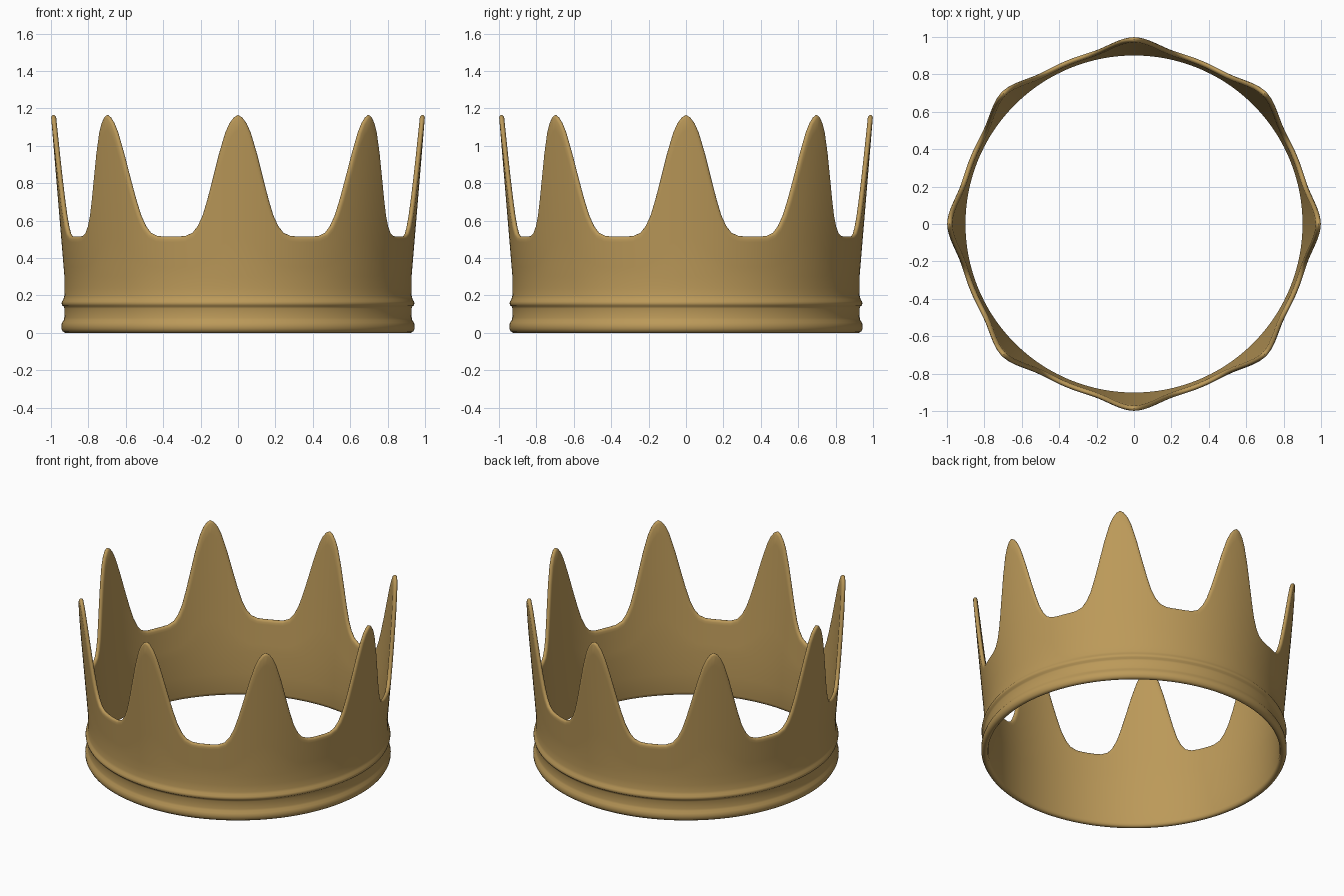
import bpy, bmesh, math
from math import sin, cos, pi, asin

if "Cube" in bpy.data.objects:
    bpy.data.objects.remove(bpy.data.objects["Cube"])

TEETH = 8
# Half of one tooth: sideways offset and rim height, tip to valley
HALF = [(0, 1.165), (0.022, 1.152), (0.045, 1.12), (0.067, 1.07), (0.10, 0.96),
        (0.135, 0.825), (0.165, 0.715), (0.192, 0.63), (0.22, 0.572),
        (0.25, 0.535), (0.29, 0.518), (0.33, 0.515)]
# Lower outer band with two raised rings: radius, height
BAND = [(0.912, 0.003), (0.925, 0.0), (0.937, 0.008), (0.944, 0.022), (0.945, 0.038),
        (0.941, 0.054), (0.932, 0.068), (0.929, 0.08), (0.928, 0.13), (0.931, 0.14),
        (0.940, 0.147), (0.943, 0.158), (0.941, 0.168), (0.933, 0.18),
        (0.929, 0.195), (0.928, 0.24), (0.928, 0.30)]
THICK = 0.027


def flare(z):
    """Outward lean of the wall above the band."""
    return 0.072 * max(0.0, z - 0.30) / 0.865


# Rim curve right round the crown as (angle, height)
step = 2 * pi / TEETH
half = [(asin(x / 0.96), z) for x, z in HALF] + [(step / 2, 0.515)]
tooth = [(-a, z) for a, z in half[:0:-1]] + half[:-1]
rim = [(k * step + a, z) for k in range(TEETH) for a, z in tooth]
n = len(rim)


def inset(i, e):
    """Rim point i moved into the wall by e, along the rim's normal."""
    (a0, z0), (a, z), (a1, z1) = rim[i - 1], rim[i], rim[(i + 1) % n]
    da = ((a1 - a0 + pi) % (2 * pi) - pi) * 0.95
    dz = z1 - z0
    length = math.hypot(da, dz)
    return a + dz / length * e / 0.95, z - da / length * e


def wall(i, t, inner, e):
    """Point on the wall at fraction t between band and rim."""
    a_rim, z_rim = inset(i, e)
    a = rim[i][0] + (a_rim - rim[i][0]) * t
    z = 0.30 + (z_rim - 0.30) * t
    return a, 0.928 + flare(z) - inner * THICK, z


bm = bmesh.new()
columns = []
for i in range(n):
    a = rim[i][0]
    pts = [(a, r, z) for r, z in BAND]
    # Outer wall, rounded rim, inner wall
    pts += [wall(i, t, 0, 0.014) for t in (0.25, 0.5, 0.75, 0.92, 1)]
    pts += [wall(i, 1, f, e) for f, e in ((0.12, 0.006), (0.3, 0.0015), (0.5, 0),
                                          (0.7, 0.0015), (0.88, 0.006))]
    pts += [wall(i, t, 1, 0.014) for t in (1, 0.92, 0.75, 0.5, 0.25, 0)]
    pts += [(a, 0.901, 0.15), (a, 0.901, 0.025), (a, 0.904, 0.01)]
    columns.append([bm.verts.new((r * sin(b), -r * cos(b), z)) for b, r, z in pts])

m = len(columns[0])
for i in range(n):
    c, d = columns[i], columns[(i + 1) % n]
    for j in range(m):
        k = (j + 1) % m
        bm.faces.new((c[j], d[j], d[k], c[k]))
bmesh.ops.recalc_face_normals(bm, faces=bm.faces)

mesh = bpy.data.meshes.new("crown_band")
bm.to_mesh(mesh)
bm.free()
crown = bpy.data.objects.new("crown_band", mesh)
bpy.context.collection.objects.link(crown)

# Gold finish and smooth shading
gold = bpy.data.materials.new("gold")
gold.diffuse_color = (0.50, 0.32, 0.10, 1)
gold.use_nodes = True
gold.node_tree.nodes["Principled BSDF"].inputs["Base Color"].default_value = gold.diffuse_color
mesh.materials.append(gold)
bpy.context.view_layer.objects.active = crown
crown.select_set(True)
bpy.ops.object.shade_smooth_by_angle(angle=math.radians(50))
